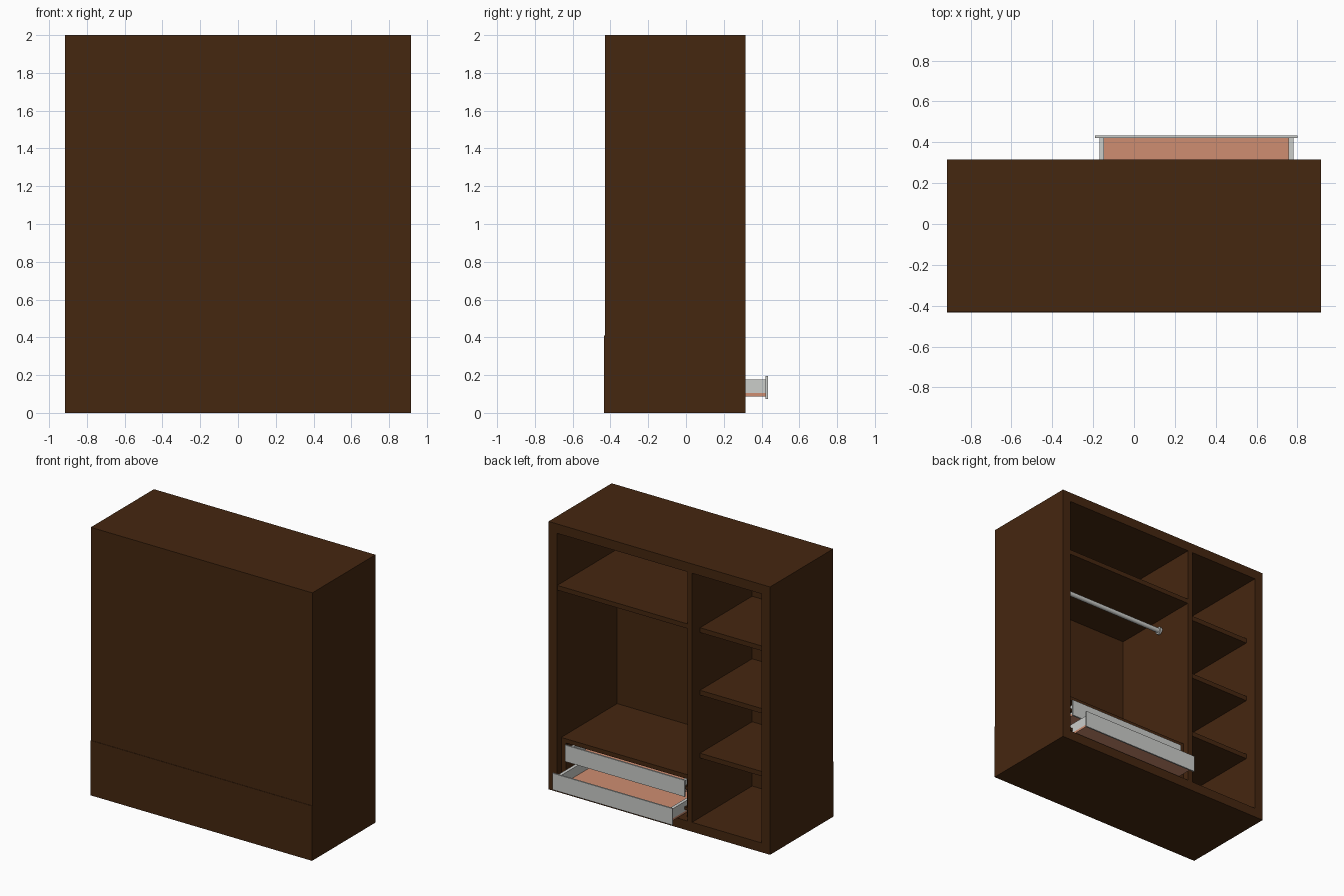
import bpy, bmesh, math
from mathutils import Matrix, Vector

if "Cube" in bpy.data.objects:
    bpy.data.objects.remove(bpy.data.objects["Cube"])


def material(name, rgb):
    m = bpy.data.materials.new(name)
    m.diffuse_color = (*rgb, 1)
    m.use_nodes = True
    m.node_tree.nodes["Principled BSDF"].inputs["Base Color"].default_value = m.diffuse_color
    return m


BROWN = material("dark_brown_wood", (0.060, 0.020, 0.005))
GREY = material("light_grey", (0.60, 0.61, 0.59))
SALMON = material("salmon_board", (0.62, 0.27, 0.165))


def finish(name, bm, mat):
    me = bpy.data.meshes.new(name)
    bm.to_mesh(me)
    bm.free()
    me.materials.append(mat)
    ob = bpy.data.objects.new(name, me)
    bpy.context.collection.objects.link(ob)
    return ob


def box(name, x, y, z, mat=BROWN):
    """Box from (min, max) pairs."""
    bm = bmesh.new()
    bmesh.ops.create_cube(bm, size=1)
    for v in bm.verts:
        v.co = Vector([(r[0] + r[1]) / 2 + c * (r[1] - r[0]) for r, c in zip((x, y, z), v.co)])
    return finish(name, bm, mat)


def rod(name, x, y, z, radius, mat=GREY):
    """Smooth cylinder lying along x."""
    bm = bmesh.new()
    mtx = Matrix.Translation(((x[0] + x[1]) / 2, y, z)) @ Matrix.Rotation(math.pi / 2, 4, 'Y')
    bmesh.ops.create_cone(bm, cap_ends=True, segments=32, radius1=radius, radius2=radius,
                          depth=x[1] - x[0], matrix=mtx)
    for f in bm.faces:
        f.smooth = len(f.verts) == 4
    ob = finish(name, bm, mat)
    for e in ob.data.edges:
        a, b = (ob.data.vertices[i].co.x for i in e.vertices)
        e.use_edge_sharp = abs(a - b) < 1e-5
    return ob


W, BACK, FRONT, H, T = 0.915, -0.43, 0.315, 2.0, 0.07
IN = W - T                       # inner half width
INB = -0.395                     # inner face of the closed panel
DIV = (-0.27, -0.232)            # divider

# carcass
box("side_left", (-W, -IN), (BACK, FRONT), (0, H))
box("side_right", (IN, W), (BACK, FRONT), (0, H))
box("top_panel", (-IN, IN), (BACK, FRONT), (H - T, H))
box("bottom_panel", (-IN, IN), (BACK, FRONT), (0, T))
box("closed_panel", (-IN, IN), (BACK, INB), (T, H - T))
box("lower_skin", (-W, W), (BACK - 0.003, BACK), (0, 0.41))
box("divider", DIV, (INB, FRONT), (T, H - T))

# narrow bay shelves
for i, top in enumerate((0.55, 1.02, 1.487)):
    box(f"small_shelf_{i + 1}", (-IN, DIV[0]), (INB, 0.22), (top - 0.036, top))

# wide bay shelves
box("hat_shelf", (DIV[1], IN), (INB, FRONT - 0.003), (1.505, 1.54))
box("drawer_cover_shelf", (DIV[1], IN), (INB, 0.265), (0.355, 0.387))

# hanging rail with end flanges
rod("hanging_rail", (DIV[1], IN), 0.005, 1.415, 0.017)
rod("rail_flange_left", (DIV[1], DIV[1] + 0.015), 0.005, 1.415, 0.028)
rod("rail_flange_right", (IN - 0.015, IN), 0.005, 1.415, 0.028)

# cheeks that carry the drawers
box("cheek_left", (DIV[1], -0.195), (INB, 0.265), (T, 0.355))
box("cheek_right", (0.805, IN), (INB, 0.265), (T, 0.355))


def drawer(name, front, z):
    """Drawer whose front plate ends at y = front and starts at height z."""
    inner = front - 0.011
    rear = inner - 0.60
    x0, x1, w = -0.17, 0.78, 0.024
    lo, hi = z + 0.015, z + 0.103
    box(name + "_front", (-0.19, 0.80), (inner, front), (z, z + 0.123), GREY)
    box(name + "_side_left", (x0, x0 + w), (rear, inner), (lo + 0.016, hi), GREY)
    box(name + "_side_right", (x1 - w, x1), (rear, inner), (lo + 0.016, hi), GREY)
    box(name + "_rear", (x0 + w, x1 - w), (rear, rear + w), (lo + 0.016, hi), GREY)
    box(name + "_base", (x0, x1), (rear, inner), (lo, lo + 0.016), SALMON)
    # runners
    for side, x in (("left", (-0.195, x0)), ("right", (x1, 0.805))):
        box(f"{name}_runner_{side}", x, (rear, 0.26), (z + 0.045, z + 0.065))


drawer("lower_drawer", 0.433, 0.073)
drawer("upper_drawer", 0.287, 0.228)
